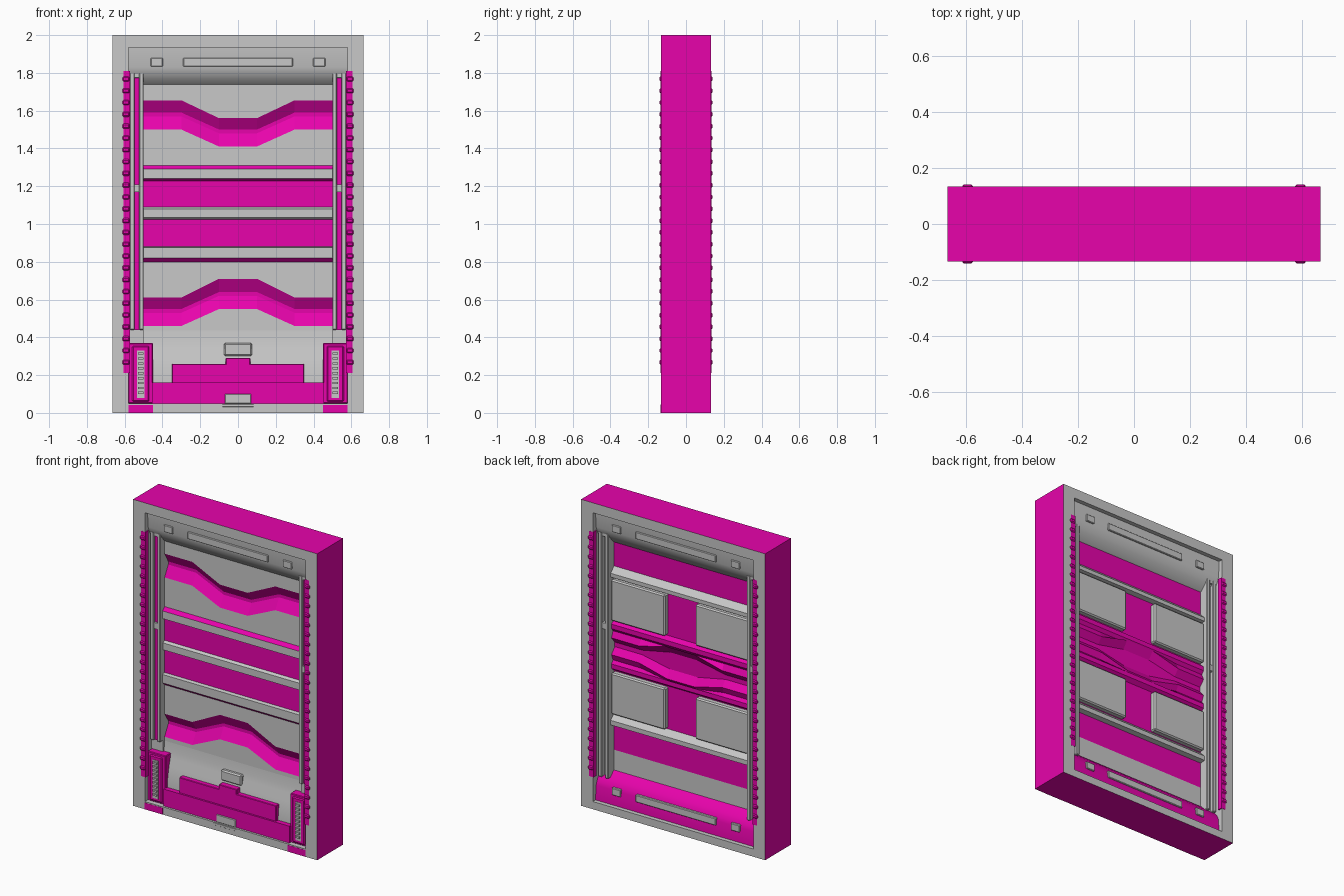
import bpy, bmesh, math
from mathutils import Vector

old = bpy.data.objects.get("Cube")
if old:
    bpy.data.objects.remove(old, do_unlink=True)


def material(name, rgb):
    m = bpy.data.materials.new(name)
    m.use_nodes = True
    m.diffuse_color = (*rgb, 1)
    m.node_tree.nodes["Principled BSDF"].inputs["Base Color"].default_value = (*rgb, 1)
    return m


GREY, PINK = 0, 1
MATS = [material("grey metal", (0.58, 0.58, 0.58)), material("magenta paint", (0.8, 0.001, 0.41))]
HW, HD, H = 0.665, 0.133, 2.0      # half width, half depth, height
FRONT, BACK = -1, 1


def finish(name, bm):
    me = bpy.data.meshes.new(name)
    bm.to_mesh(me)
    bm.free()
    for m in MATS:
        me.materials.append(m)
    ob = bpy.data.objects.new(name, me)
    bpy.context.collection.objects.link(ob)
    return ob


def boxes(name, specs, mat, bevel=0):
    """One object from boxes (x0, x1, y0, y1, z0, z1)."""
    bm = bmesh.new()
    for x0, x1, y0, y1, z0, z1 in specs:
        lo, hi = Vector((x0, y0, z0)), Vector((x1, y1, z1))
        for v in bmesh.ops.create_cube(bm, size=1)["verts"]:
            v.co = (lo + hi) / 2 + Vector(a * abs(b) for a, b in zip(v.co, hi - lo))
    if bevel:
        bmesh.ops.bevel(bm, geom=bm.edges[:], offset=bevel, segments=1, affect='EDGES')
    for f in bm.faces:
        f.material_index = mat
    return finish(name, bm)


def block(side, x0, x1, z0, z1, top, base):
    """Box spec on one side of the door, given depths below the frame face."""
    a, b = sorted((side * (HD - top), side * (HD - base)))
    return (x0, x1, a, b, z0, z1)


def relief(name, side, rows, xs, smooth=False):
    """Horizontal strips; row = (z, depth, bulge at the middle, colour of strip below)."""
    bm = bmesh.new()
    grid = [[bm.verts.new((x, side * (HD - d), z + (bulge if abs(x) < 0.2 else 0))) for x in xs]
            for z, d, bulge, _ in rows]
    for r in range(len(rows) - 1):
        for c in range(len(xs) - 1):
            quad = [grid[r][c], grid[r + 1][c], grid[r + 1][c + 1], grid[r][c + 1]]
            f = bm.faces.new(quad if side == FRONT else quad[::-1])
            f.material_index = rows[r][3]
    ob = finish(name, bm)
    if smooth:
        bpy.ops.object.select_all(action='DESELECT')
        ob.select_set(True)
        bpy.context.view_layer.objects.active = ob
        bpy.ops.object.shade_smooth_by_angle(angle=math.radians(25))


# Frame: a rectangular ring, magenta outside, grey faces and inner walls
def frame(ix, z0, z1):
    bm = bmesh.new()
    loops = {}
    for y in (-HD, HD):
        for key, w, a, b in (("out", HW, 0, H), ("in", ix, z0, z1)):
            loops[key, y] = [bm.verts.new(p) for p in ((-w, y, a), (w, y, a), (w, y, b), (-w, y, b))]
    order = [loops["out", -HD], loops["in", -HD], loops["in", HD], loops["out", HD]]
    for k in range(4):
        a, b = order[k], order[(k + 1) % 4]
        for i in range(4):
            j = (i + 1) % 4
            bm.faces.new((a[i], a[j], b[j], b[i])).material_index = PINK if k == 3 else GREY
    bmesh.ops.recalc_face_normals(bm, faces=bm.faces[:])
    finish("frame", bm)


frame(0.58, 0.05, 1.935)

# Channels that carry the rails beside the panels
boxes("side_channels", [(s * 0.54 - 0.04, s * 0.54 + 0.04, -0.062, 0.062, 0.06, 1.93) for s in (-1, 1)], GREY)

# Front panel: two wavy grooves and a banded middle
stations = [-0.5, -0.3, -0.1, 0.1, 0.3, 0.5]
relief("front_panel", FRONT, [
    (1.75, .09, 0, GREY),
    (1.655, .09, -.095, PINK), (1.59, .128, -.09, PINK), (1.57, .128, -.09, PINK), (1.5, .09, -.09, GREY),
    (1.31, .09, 0, PINK), (1.29, .068, 0, GREY), (1.24, .068, 0, PINK), (1.228, .09, 0, PINK),
    (1.09, .09, 0, GREY), (1.08, .072, 0, GREY), (1.035, .072, 0, GREY), (1.025, .09, 0, PINK),
    (.88, .09, 0, GREY), (.875, .068, 0, GREY), (.82, .068, 0, PINK), (.8, .09, 0, GREY),
    (.61, .09, .1, PINK), (.55, .128, .09, PINK), (.53, .128, .09, PINK), (.46, .09, .09, GREY),
    (.42, .09, 0, GREY)], stations)

# Back panel: ledges, flat fields and one spreading groove
relief("back_panel", BACK, [
    (1.75, .105, 0, PINK),
    (1.57, .105, 0, GREY), (1.535, .07, 0, GREY), (1.51, .07, 0, GREY), (1.505, .105, 0, PINK),
    (1.22, .105, 0, PINK), (1.2, .078, 0, PINK), (1.17, .078, 0, PINK), (1.15, .095, 0, PINK),
    (1.11, .078, .05, PINK), (1.07, .112, .04, PINK), (1.04, .112, -.04, PINK), (1., .078, -.05, PINK),
    (.96, .095, -.03, PINK), (.94, .078, 0, PINK), (.91, .078, 0, PINK), (.89, .105, 0, PINK),
    (.61, .105, 0, GREY), (.575, .07, 0, GREY), (.545, .07, 0, GREY), (.54, .105, 0, PINK),
    (.37, .105, 0, GREY), (.2, .105, 0, GREY)], stations)
boxes("back_plates", [block(BACK, s * 0.305 - 0.195, s * 0.305 + 0.195, z, z + 0.27, 0.07, 0.12)
                      for s in (-1, 1) for z in (0.615, 1.225)], GREY, 0.008)

# Rounded header on both sides, matching sill at the back
curve = [(0, .028), (.105, .034), (.13, .042), (.15, .052), (.165, .062), (.205, .098), (.21, .108)]
ends = [-0.58, 0.58]
for side, label in ((FRONT, "front"), (BACK, "back")):
    relief(label + "_header", side, [(1.935 - a, d, 0, GREY) for a, d in curve], ends, True)
relief("back_sill", BACK, [(.05 + a * .9, d, 0, PINK) for a, d in reversed(curve)], ends, True)

# Latches: a long bar with small clips at each end
for label, side, z in (("front_header", FRONT, 1.832), ("back_header", BACK, 1.832), ("back_sill", BACK, .115)):
    boxes(label + "_latches", [block(side, x - w, x + w, z, z + .048, .024, .06)
                               for x, w in ((-.43, .032), (0, .29), (.43, .032))], GREY, .004)

# Guide rails
for side, label, low in ((FRONT, "front", .44), (BACK, "back", .2)):
    boxes(label + "_rails", [block(side, s * x - w, s * x + w, low, 1.8, .045, .11)
                             for s in (-1, 1) for x, w in ((.512, .012), (.56, .013))], GREY, .004)
    boxes(label + "_rail_bridges", [block(side, s * .535 - .02, s * .535 + .02, z - .02, z + .02, .048, .11)
                                    for s in (-1, 1) for z in (1.19, 1.795)], GREY)
boxes("rail_inlays", [block(FRONT, s * .535 - .014, s * .535 + .014, .44, 1.78, .06, .068)
                      for s in (-1, 1)], PINK)

# Toothed racks along the frame edge
for side, label in ((FRONT, "front"), (BACK, "back")):
    boxes(label + "_rack_strips", [block(side, s * .59 - .017, s * .59 + .017, .21, 1.81, -.001, .03)
                                   for s in (-1, 1)], PINK)
    boxes(label + "_rack_teeth", [block(side, s * .593 - .019, s * .593 + .019, z - .013, z + .013, -.008, .03)
                                  for s in (-1, 1) for z in [.268 + .0625 * i for i in range(25)]], PINK, .006)

# Front lower housing
relief("lower_housing", FRONT, [
    (.44, .095, 0, GREY), (.435, .09, 0, GREY), (.38, .085, 0, GREY), (.34, .077, 0, GREY), (.29, .064, 0, GREY),
    (.23, .052, 0, GREY), (.16, .046, 0, GREY), (.05, .046, 0, GREY)], ends, True)
boxes("lower_bar", [block(FRONT, -.455, .455, .05, .16, .014, .06)], PINK)
boxes("raised_plate", [block(FRONT, -.35, .35, .155, .26, .026, .08),
                       block(FRONT, -.065, .065, .25, .29, .026, .08)], PINK, .003)
boxes("handle_socket", [block(FRONT, -.075, .075, .3, .37, .06, .095)], GREY, .008)
boxes("lower_catch", [block(FRONT, -.07, .07, .05, .1, .008, .06),
                      block(FRONT, -.085, .085, .03, .048, -.001, .03)], GREY, .003)

# Corner boxes with slotted inserts, and their feet
sides = [-0.515, 0.515]
boxes("corner_boxes", [block(FRONT, x - .065, x + .065, .05, .37, .028, .1) for x in sides], PINK, .004)
boxes("corner_covers", [block(FRONT, x - .045, x + .045, .06, .355, .02, .05) for x in sides], PINK, .006)
boxes("corner_inserts", [block(FRONT, x - .02, x + .02, .08, .33, .017, .04) for x in sides], GREY)
boxes("insert_ribs", [block(FRONT, x - .014, x + .014, z, z + .012, .007, .04)
                      for x in sides for z in [.1 + .026 * i for i in range(9)]], GREY)
boxes("feet", [block(FRONT, x - .065, x + .065, .0, .043, -.001, .005) for x in sides], PINK)
